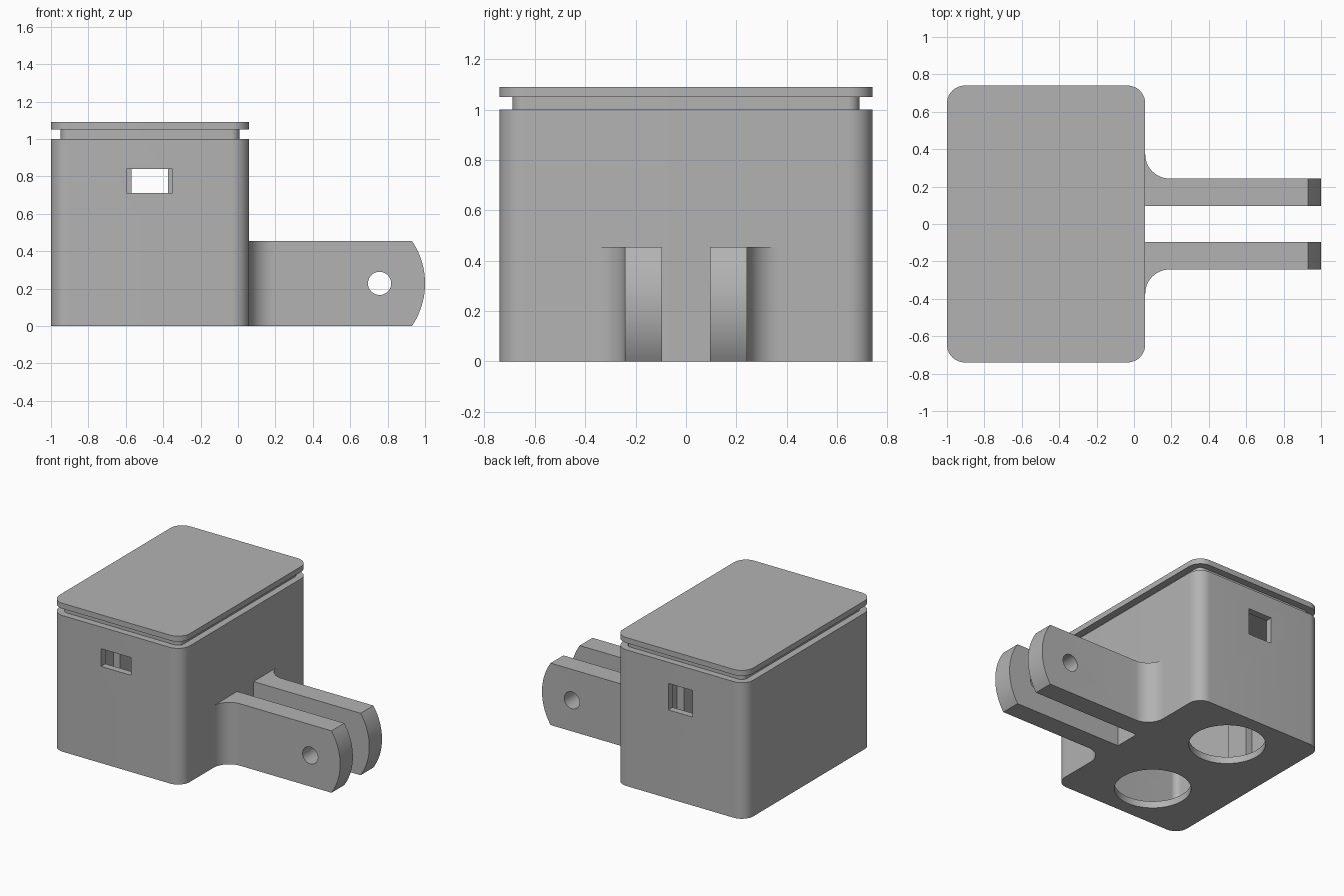
import bpy, bmesh
from math import cos, sin, pi, radians, asin
from mathutils import Vector

if "Cube" in bpy.data.objects:
    bpy.data.objects.remove(bpy.data.objects["Cube"], do_unlink=True)

GREY = (0.45, 0.45, 0.45, 1)
mat = bpy.data.materials.new("plain grey")
mat.use_nodes = True
mat.diffuse_color = GREY
mat.node_tree.nodes["Principled BSDF"].inputs["Base Color"].default_value = GREY

X0, X1, Y = -1.0, 0.06, 0.74      # body footprint
WALL, RADIUS = 0.05, 0.095


def arc(cx, cy, r, a0, a1, n=12):
    """Points along an arc, angles in degrees."""
    angles = [radians(a0 + (a1 - a0) * i / n) for i in range(n + 1)]
    return [(cx + r * cos(a), cy + r * sin(a)) for a in angles]


def rounded_rect(inset, r):
    """Body footprint shrunk by inset, with rounded corners."""
    xa, xb, y = X0 + inset + r, X1 - inset - r, Y - inset - r
    return (arc(xb, y, r, 0, 90) + arc(xa, y, r, 90, 180)
            + arc(xa, -y, r, 180, 270) + arc(xb, -y, r, 270, 360))


def prism(name, outline, low, high, axis="z"):
    """Extrude an outline along z, or along y for an x-z outline."""
    place = (lambda a, b, h: (a, b, h)) if axis == "z" else (lambda a, b, h: (a, h, b))
    bm = bmesh.new()
    face = bm.faces.new([bm.verts.new(place(a, b, low)) for a, b in outline])
    side = bmesh.ops.extrude_face_region(bm, geom=[face])["geom"]
    shift = Vector(place(0, 0, high - low))
    bmesh.ops.translate(bm, vec=shift, verts=[v for v in side if isinstance(v, bmesh.types.BMVert)])
    bmesh.ops.recalc_face_normals(bm, faces=bm.faces)
    mesh = bpy.data.meshes.new(name)
    bm.to_mesh(mesh)
    bm.free()
    obj = bpy.data.objects.new(name, mesh)
    bpy.context.collection.objects.link(obj)
    mesh.materials.append(mat)
    return obj


def box(name, x, y, z):
    return prism(name, [(x[0], y[0]), (x[1], y[0]), (x[1], y[1]), (x[0], y[1])], *z)


def activate(obj):
    bpy.ops.object.select_all(action="DESELECT")
    obj.select_set(True)
    bpy.context.view_layer.objects.active = obj


def combine(obj, other, operation):
    """Apply a boolean and remove the helper object."""
    activate(obj)
    mod = obj.modifiers.new("shape", "BOOLEAN")
    mod.operation, mod.solver, mod.object = operation, "EXACT", other
    bpy.ops.object.modifier_apply(modifier=mod.name)
    bpy.data.objects.remove(other, do_unlink=True)


def smooth(obj):
    activate(obj)
    bpy.ops.object.shade_smooth_by_angle(angle=radians(25))


# Hollow body, open at the top
body = prism("body", rounded_rect(0, RADIUS), 0, 1.0)
combine(body, prism("cavity", rounded_rect(WALL, RADIUS - WALL), WALL, 1.2), "DIFFERENCE")

# Two round openings in the floor
for side in (-1, 1):
    cutter = prism("floor_hole", arc(-0.485, side * 0.385, 0.255, 0, 354.375, 63), -0.1, 0.2)
    combine(body, cutter, "DIFFERENCE")

# Wide window in the front, square window in the back
combine(body, box("front_window", (-0.595, -0.35), (-0.9, -0.6), (0.71, 0.84)), "DIFFERENCE")
combine(body, box("back_window", (-0.57, -0.375), (0.6, 0.9), (0.65, 0.845)), "DIFFERENCE")
smooth(body)

# Guide ribs inside the long walls
for name, x in (("left_rib", (X1 - WALL - 0.055, X1 - 0.02)),
                ("right_rib", (X0 + 0.02, X0 + WALL + 0.055))):
    box(name, x, (-0.09, 0.09), (0.03, 0.9))

# Lid plate and the plug below it
lid = prism("lid", rounded_rect(0, RADIUS), 1.05, 1.09)
plug = prism("lid_plug", rounded_rect(WALL + 0.002, RADIUS - WALL), 0.95, 1.05)
smooth(lid)
smooth(plug)

# Mounting arms: filleted plan, trimmed to an arched end, with a bolt hole
TALL, INNER, OUTER, FILLET = 0.455, 0.095, 0.243, 0.13
END_R = 0.405
spread = asin(TALL / 2 / END_R) * 180 / pi
for name, side in (("back_arm", 1), ("front_arm", -1)):
    plan = [(X1 - 0.02, INNER), (1.05, INNER), (1.05, OUTER)]
    plan += arc(X1 + FILLET, OUTER + FILLET, FILLET, 270, 180)
    plan += [(X1 - 0.02, OUTER + FILLET)]
    arm = prism(name, [(x, side * y) for x, y in plan], 0, TALL)
    end = [(0, 0)] + arc(1 - END_R, TALL / 2, END_R, -spread, spread, 24) + [(0, TALL)]
    # Keep the trimming shape taller than the arm away from the arched end
    end = [(0, -0.1), (end[1][0], -0.1)] + end[1:-1] + [(end[-2][0], 0.6), (0, 0.6)]
    combine(arm, prism("end_trim", end, -0.6, 0.6, "y"), "INTERSECT")
    bolt = prism("bolt_hole", arc(0.757, 0.228, 0.062, 0, 348.75, 31), -0.6, 0.6, "y")
    combine(arm, bolt, "DIFFERENCE")
    smooth(arm)
